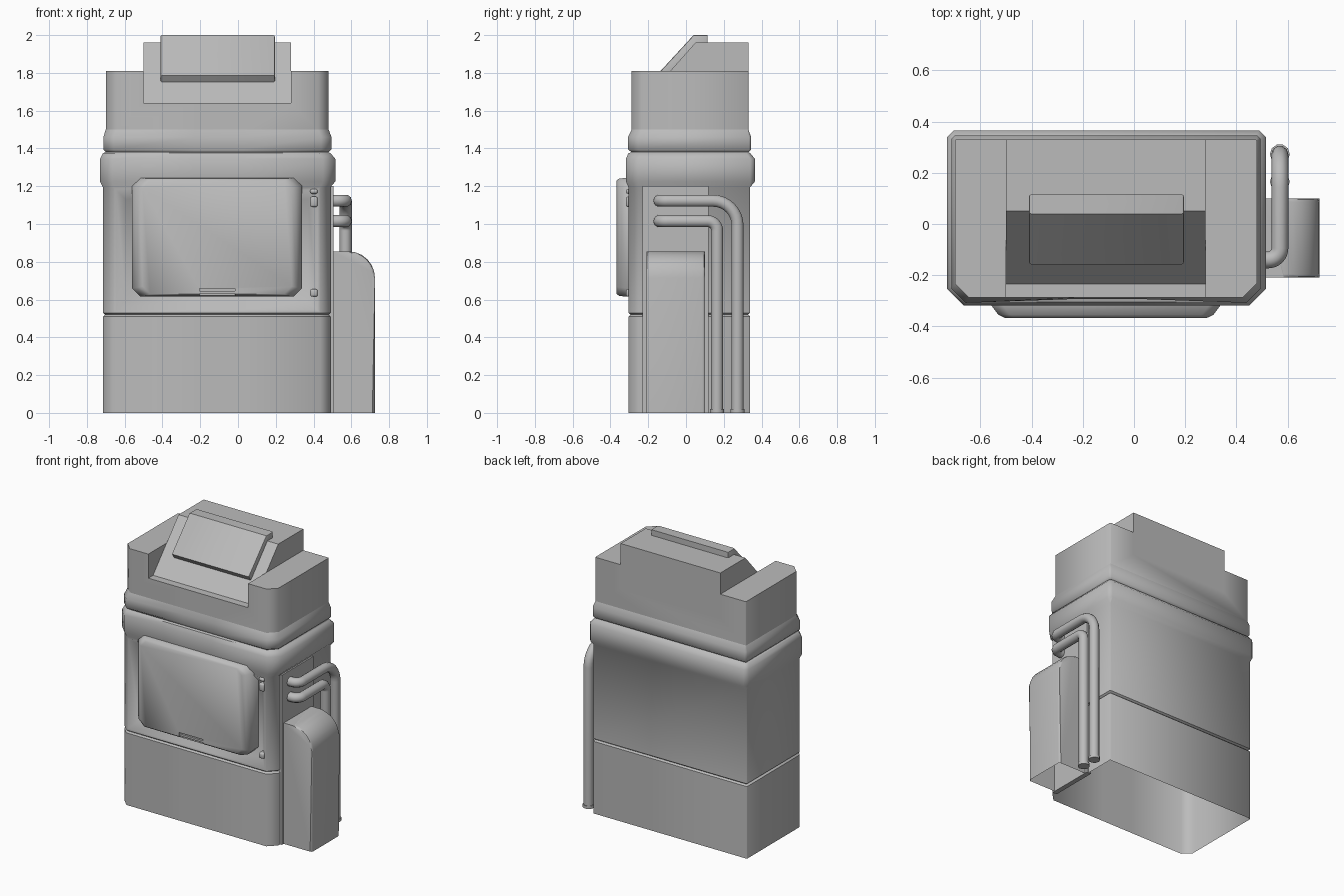
import bpy, bmesh, math
from mathutils import Vector

if "Cube" in bpy.data.objects:
    bpy.data.objects.remove(bpy.data.objects["Cube"], do_unlink=True)

grey = bpy.data.materials.new("plain_grey")
grey.use_nodes = True
grey.diffuse_color = (0.5, 0.5, 0.5, 1)
grey.node_tree.nodes["Principled BSDF"].inputs["Base Color"].default_value = (0.5, 0.5, 0.5, 1)


def activate(ob):
    bpy.ops.object.select_all(action='DESELECT')
    ob.select_set(True)
    bpy.context.view_layer.objects.active = ob


def finish(ob, angle=50):
    activate(ob)
    bpy.ops.object.shade_smooth_by_angle(angle=math.radians(angle))


def add_mesh(name, bm, angle=50):
    bmesh.ops.recalc_face_normals(bm, faces=bm.faces)
    me = bpy.data.meshes.new(name)
    bm.to_mesh(me)
    bm.free()
    me.materials.append(grey)
    ob = bpy.data.objects.new(name, me)
    bpy.context.collection.objects.link(ob)
    finish(ob, angle)
    return ob


def loft(rings, cap_start=True, cap_end=True):
    bm = bmesh.new()
    rows = [[bm.verts.new(p) for p in ring] for ring in rings]
    n = len(rows[0])
    for a, b in zip(rows, rows[1:]):
        for i in range(n):
            bm.faces.new((a[i], a[(i + 1) % n], b[(i + 1) % n], b[i]))
    if cap_start:
        bm.faces.new(rows[0])
    if cap_end:
        bm.faces.new(rows[-1])
    return bm


def prism_x(x0, x1, profile):
    """Extrude a (y, z) profile along x."""
    return loft([[(x, y, z) for y, z in profile] for x in (x0, x1)])


def box(name, x0, x1, y0, y1, z0, z1, bevel=0.0):
    bm = prism_x(x0, x1, [(y0, z0), (y1, z0), (y1, z1), (y0, z1)])
    if bevel:
        bmesh.ops.bevel(bm, geom=bm.edges[:], offset=bevel, segments=2,
                        profile=0.5, affect='EDGES')
    return add_mesh(name, bm)


def cut(ob, cutter):
    mod = ob.modifiers.new("cut", 'BOOLEAN')
    mod.operation = 'DIFFERENCE'
    mod.object = cutter
    activate(ob)
    bpy.ops.object.modifier_apply(modifier=mod.name)
    bpy.data.objects.remove(cutter, do_unlink=True)
    finish(ob)


def footprint(z, x0, x1, y0, y1, front=0.055, back=0.004, dip=0.0):
    """Plan outline with cut corners and an optional dip in the front middle."""
    return [(x, y, z) for x, y in (
        (x0 + back, y1), (x0, y1 - back), (x0, y0 + front), (x0 + front, y0),
        (-0.23, y0 + dip), (0.02, y0 + dip),
        (x1 - front, y0), (x1, y0 + front), (x1, y1 - back), (x1 - back, y1))]


# Hull: lower case, groove, middle case, collar and rim
case = (-0.715, 0.49, -0.305, 0.34)
groove = (-0.703, 0.478, -0.293, 0.328)
collar = (-0.73, 0.515, -0.318, 0.365)
rim = (-0.713, 0.495, -0.308, 0.345)
head = (-0.70, 0.48, -0.288, 0.33)
bm = loft([
    footprint(0, *case), footprint(0.51, *case), footprint(0.52, *groove),
    footprint(0.53, *case), footprint(1.195, *case),
    footprint(1.225, *collar, 0.065, 0.025), footprint(1.345, *collar, 0.065, 0.025),
    footprint(1.375, *case, 0.06, 0.02), footprint(1.38, *head),
    footprint(1.395, *rim, 0.055, 0.012, 0.015),
    footprint(1.46, *rim, 0.055, 0.012, 0.015), footprint(1.5, *head)],
    cap_start=False)
bmesh.ops.recalc_face_normals(bm, faces=bm.faces)
front = [f for f in bm.faces if f.normal.y < -0.99
         and 0.6 < f.calc_center_median().z < 1.1]
bmesh.ops.inset_region(bm, faces=front, thickness=0.015, use_even_offset=True)
bmesh.ops.inset_region(bm, faces=front, thickness=0.05, depth=-0.05, use_even_offset=True)
add_mesh("hull", bm)

# Head with a sloped trough, filled by the raised roof
top = add_mesh("head", loft([footprint(1.495, *head), footprint(1.81, *head)]))
trough = add_mesh("trough_cutter", prism_x(-0.5, 0.28, [(-1, 1.64), (1, 1.64), (1, 2.2), (-1, 2.2)]))
trough.hide_render = True
cut(top, trough)
add_mesh("roof", prism_x(-0.5, 0.28, [
    (-0.235, 1.64), (0.05, 1.96), (0.33, 1.96), (0.33, 1.64)]), 20)
bm = prism_x(-0.41, 0.195, [(-0.13, 1.745), (-0.158, 1.785), (0.04, 2.0),
                            (0.115, 2.0), (0.115, 1.94), (0.04, 1.93)])
bmesh.ops.bevel(bm, geom=[e for e in bm.edges if abs(e.verts[0].co.x - e.verts[1].co.x) < 0.01],
                offset=0.008, segments=2, profile=0.5, affect='EDGES')
add_mesh("roof_plate", bm, 30)


# Front door with cut corners and a handle slot
def door_ring(y, x0, x1, z0, z1, c):
    return [(x, y, z) for x, z in (
        (x0 + c, z0), (x1 - c, z0), (x1, z0 + c), (x1, z1 - c),
        (x1 - c, z1), (x0 + c, z1), (x0, z1 - c), (x0, z0 + c))]


door = add_mesh("door", loft([
    door_ring(-0.25, -0.56, 0.34, 0.615, 1.245, 0.045),
    door_ring(-0.315, -0.56, 0.34, 0.615, 1.245, 0.045),
    door_ring(-0.355, -0.53, 0.31, 0.62, 1.24, 0.045),
    door_ring(-0.367, -0.505, 0.285, 0.63, 1.23, 0.04)]))
slot = box("slot_cutter", -0.205, -0.015, -0.5, -0.335, 0.622, 0.658)
slot.hide_render = True
cut(door, slot)
box("door_handle", -0.205, -0.015, -0.36, -0.33, 0.632, 0.646)

# Hinge knuckles beside the door
for z0, z1 in ((0.615, 0.655), (1.09, 1.145), (1.16, 1.185)):
    box("hinge", 0.382, 0.422, -0.318, -0.25, z0, z1, 0.01)

# Side plate and tank with a rounded outer shoulder
box("side_plate", 0.47, 0.505, -0.23, 0.12, 0, 1.2)
r = 0.14
outline = [(0.5, 0), (0.725, 0)]
outline += [(0.725 - r + r * math.cos(a), 0.855 - r + r * math.sin(a))
            for a in (math.pi / 12 * i for i in range(7))]
outline += [(0.5, 0.855)]
bm = loft([[(x, y, z) for x, z in outline] for y in (-0.21, 0.1)])
bmesh.ops.bevel(bm, geom=[e for e in bm.edges if abs(e.verts[0].co.y - e.verts[1].co.y) < 0.01
                          and e.calc_length() > 0 and max(v.co.z for v in e.verts) > 0.01
                          and min(v.co.x for v in e.verts) > 0.51],
                offset=0.014, segments=2, profile=0.5, affect='EDGES')
bm.faces.ensure_lookup_table()
base = [f for f in bm.faces if all(v.co.z < 0.001 for v in f.verts)]
bmesh.ops.delete(bm, geom=base, context='FACES')
add_mesh("tank", bm, 40)


# Bent pipes
def rounded_path(corners, radii, steps=8):
    pts = [Vector(corners[0])]
    for a, b, c, rad in zip(corners, corners[1:], corners[2:], radii):
        a, b, c = Vector(a), Vector(b), Vector(c)
        u, v = (a - b).normalized(), (c - b).normalized()
        for i in range(steps + 1):
            t = math.pi / 2 * i / steps
            pts.append(b + u * rad * (1 - math.sin(t)) + v * rad * (1 - math.cos(t)))
    return pts + [Vector(corners[-1])]


def tube(name, pts, radius):
    cu = bpy.data.curves.new(name, 'CURVE')
    cu.dimensions = '3D'
    cu.bevel_depth = radius
    cu.bevel_resolution = 3
    cu.use_fill_caps = True
    sp = cu.splines.new('POLY')
    sp.points.add(len(pts) - 1)
    for p, co in zip(sp.points, pts):
        p.co = (*co, 1)
    cu.materials.append(grey)
    ob = bpy.data.objects.new(name, cu)
    bpy.context.collection.objects.link(ob)
    activate(ob)
    bpy.ops.object.convert(target='MESH')
    finish(bpy.context.object)


for name, y, z, bend in (("outer_pipe", 0.273, 1.123, 0.13), ("inner_pipe", 0.165, 1.015, 0.05)):
    tube(name, rounded_path([(0.46, -0.14, z), (0.57, -0.14, z), (0.57, y, z), (0.57, y, 0.0)],
                            [0.045, bend]), 0.033)
    tube(name + "_foot", [Vector((0.57, y, 0.0)), Vector((0.57, y, 0.02))], 0.039)
